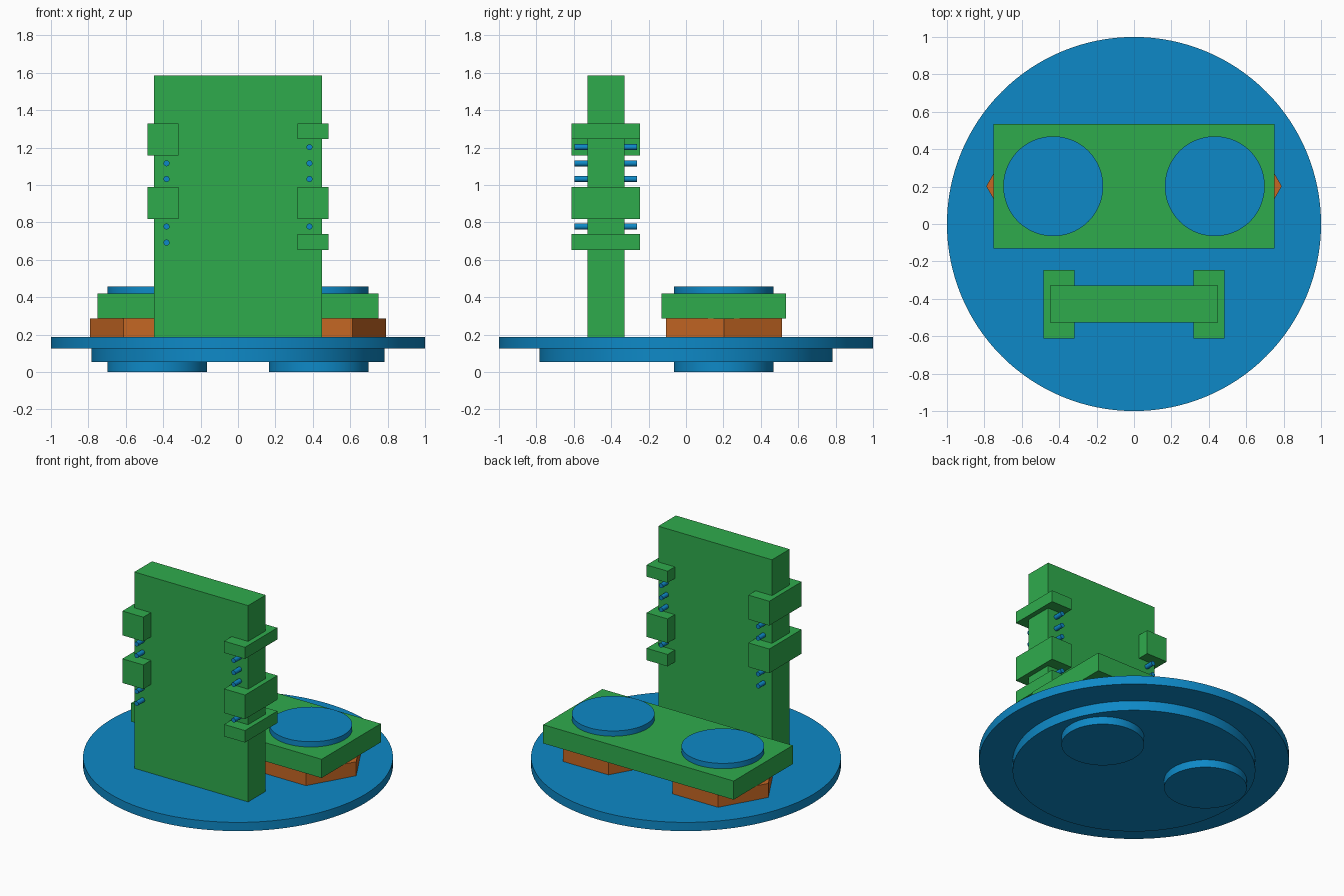
import bpy
import math

if "Cube" in bpy.data.objects:
    bpy.data.objects.remove(bpy.data.objects["Cube"])


def material(name, rgb):
    m = bpy.data.materials.new(name)
    m.diffuse_color = (*rgb, 1.0)
    m.use_nodes = True
    m.node_tree.nodes["Principled BSDF"].inputs["Base Color"].default_value = m.diffuse_color
    return m


BLUE = material("blue", (0.0043, 0.25, 0.57))
GREEN = material("green", (0.028, 0.41, 0.073))
ORANGE = material("orange", (0.56, 0.135, 0.017))


def box(name, mat, x, y, z):
    """Box from (min, max) ranges on each axis."""
    bpy.ops.mesh.primitive_cube_add(size=1)
    o = bpy.context.object
    o.name = name
    for v in o.data.vertices:
        v.co = [(r[0] if c < 0 else r[1]) for r, c in zip((x, y, z), v.co)]
    o.data.materials.append(mat)
    return o


def cylinder(name, mat, radius, centre, depth, sides=96, rotation=(0, 0, 0)):
    bpy.ops.mesh.primitive_cylinder_add(vertices=sides, radius=radius, depth=depth,
                                        location=centre, rotation=rotation)
    o = bpy.context.object
    o.name = name
    o.data.materials.append(mat)
    if sides > 6:
        bpy.ops.object.shade_smooth_by_angle(angle=math.radians(30))
    return o


def disc(name, mat, radius, x, y, z0, z1, **kw):
    return cylinder(name, mat, radius, (x, y, (z0 + z1) / 2), z1 - z0, **kw)


# Stepped round base
disc("base_disc", BLUE, 1.0, 0, 0, 0.125, 0.187, sides=128)
disc("base_step", BLUE, 0.783, 0, 0, 0.055, 0.125, sides=128)

# Two bolts: head below, hexagonal nut above the base, cap on the plate
BOLT_Y = 0.202
for side, s in (("left", -1), ("right", 1)):
    x = s * 0.432
    disc(f"bolt_head_{side}", BLUE, 0.267, x, BOLT_Y, 0, 0.055)
    nut = disc(f"hex_nut_{side}", ORANGE, 0.358, x, BOLT_Y, 0.187, 0.287,
               sides=6, rotation=(0, 0, math.pi / 6))
    disc(f"bolt_cap_{side}", BLUE, 0.267, x, BOLT_Y, 0.42, 0.458)

# Clamp plate resting on the nuts
box("clamp_plate", GREEN, (-0.75, 0.75), (-0.13, 0.535), (0.287, 0.42))

# Upright board
box("upright_board", GREEN, (-0.448, 0.448), (-0.526, -0.328), (0.187, 1.585))

# Edge blocks gripping the board, and thin pins through it
BLOCKS = {-1: ((1.157, 1.33), (0.818, 0.99)),
          1: ((1.247, 1.33), (0.818, 0.99), (0.652, 0.737))}
PINS = {-1: (1.116, 1.032, 0.778, 0.692),
        1: (1.202, 1.116, 1.032, 0.778)}
for side, s in (("left", -1), ("right", 1)):
    xs = sorted((s * 0.318, s * 0.483))
    for i, z in enumerate(BLOCKS[s]):
        box(f"edge_block_{side}_{i + 1}", GREEN, xs, (-0.611, -0.247), z)
    for i, z in enumerate(PINS[s]):
        cylinder(f"pin_{side}_{i + 1}", BLUE, 0.016, (s * 0.382, -0.43, z), 0.334,
                 sides=24, rotation=(math.pi / 2, 0, 0))
